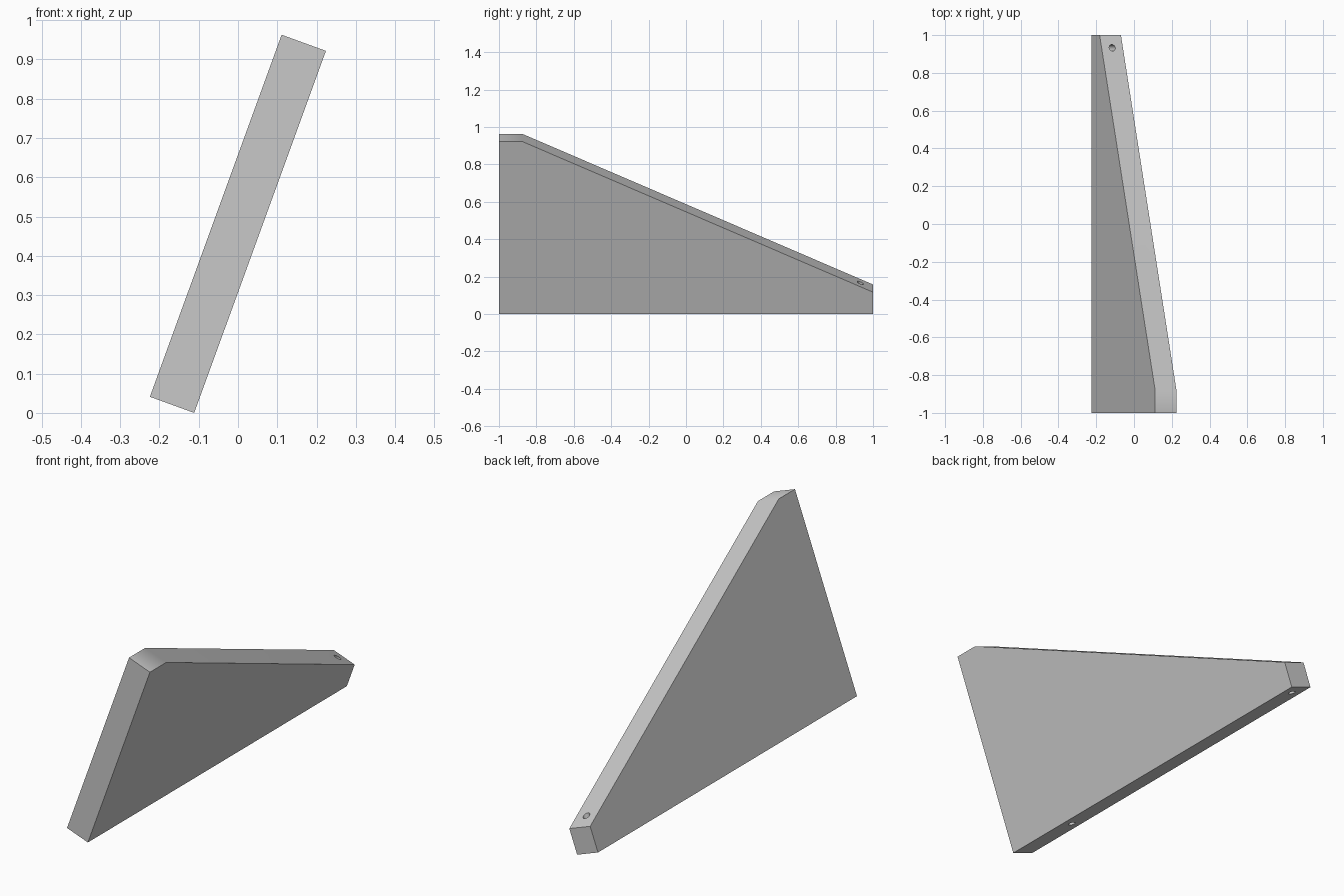
import bpy, bmesh, math
from mathutils import Matrix

if "Cube" in bpy.data.objects:
    bpy.data.objects.remove(bpy.data.objects["Cube"], do_unlink=True)

THICK = 0.12
LEAN = Matrix.Translation((-0.168, 0, 0.0205)) @ Matrix.Rotation(math.radians(20), 4, 'Y')

grey = bpy.data.materials.new("plain_grey")
grey.use_nodes = True
grey.diffuse_color = (0.58, 0.58, 0.58, 1)
grey.node_tree.nodes["Principled BSDF"].inputs["Base Color"].default_value = grey.diffuse_color


def make_object(name, bm):
    bmesh.ops.recalc_face_normals(bm, faces=bm.faces)
    mesh = bpy.data.meshes.new(name)
    bm.to_mesh(mesh)
    bm.free()
    mesh.materials.append(grey)
    obj = bpy.data.objects.new(name, mesh)
    bpy.context.collection.objects.link(obj)
    return obj


# Tapered plate: side profile (y, height) extruded through its thickness
profile = [(-1, 0), (1, 0), (1, 0.124), (-0.875, 0.981), (-1, 0.981)]
bm = bmesh.new()
side = bm.faces.new([bm.verts.new((-THICK / 2, y, h)) for y, h in profile])
grown = bmesh.ops.extrude_face_region(bm, geom=[side])["geom"]
bmesh.ops.translate(bm, vec=(THICK, 0, 0),
                    verts=[v for v in grown if isinstance(v, bmesh.types.BMVert)])
plate = make_object("tapered_plate", bm)

bpy.ops.object.select_all(action='DESELECT')
bpy.context.view_layer.objects.active = plate
plate.select_set(True)


# Holes drilled up from the bottom edge: one through, one blind
def drill(y, depth):
    bm = bmesh.new()
    bmesh.ops.create_cone(bm, cap_ends=True, segments=24, radius1=0.017, radius2=0.017,
                          depth=depth + 0.1,
                          matrix=Matrix.Translation((0, y, (depth - 0.1) / 2)))
    cutter = make_object("hole_cutter", bm)
    cutter.hide_render = True
    mod = plate.modifiers.new("hole", 'BOOLEAN')
    mod.operation = 'DIFFERENCE'
    mod.solver = 'EXACT'
    mod.object = cutter
    bpy.ops.object.modifier_apply(modifier=mod.name)
    bpy.data.objects.remove(cutter, do_unlink=True)


drill(0.933, 0.4)
drill(-0.646, 0.2)

# Soft shading over the top bend, crisp edges elsewhere
bpy.ops.object.shade_smooth_by_angle(angle=math.radians(30))
weighted = plate.modifiers.new("weighted_normals", 'WEIGHTED_NORMAL')
weighted.keep_sharp = True

plate.matrix_world = LEAN
